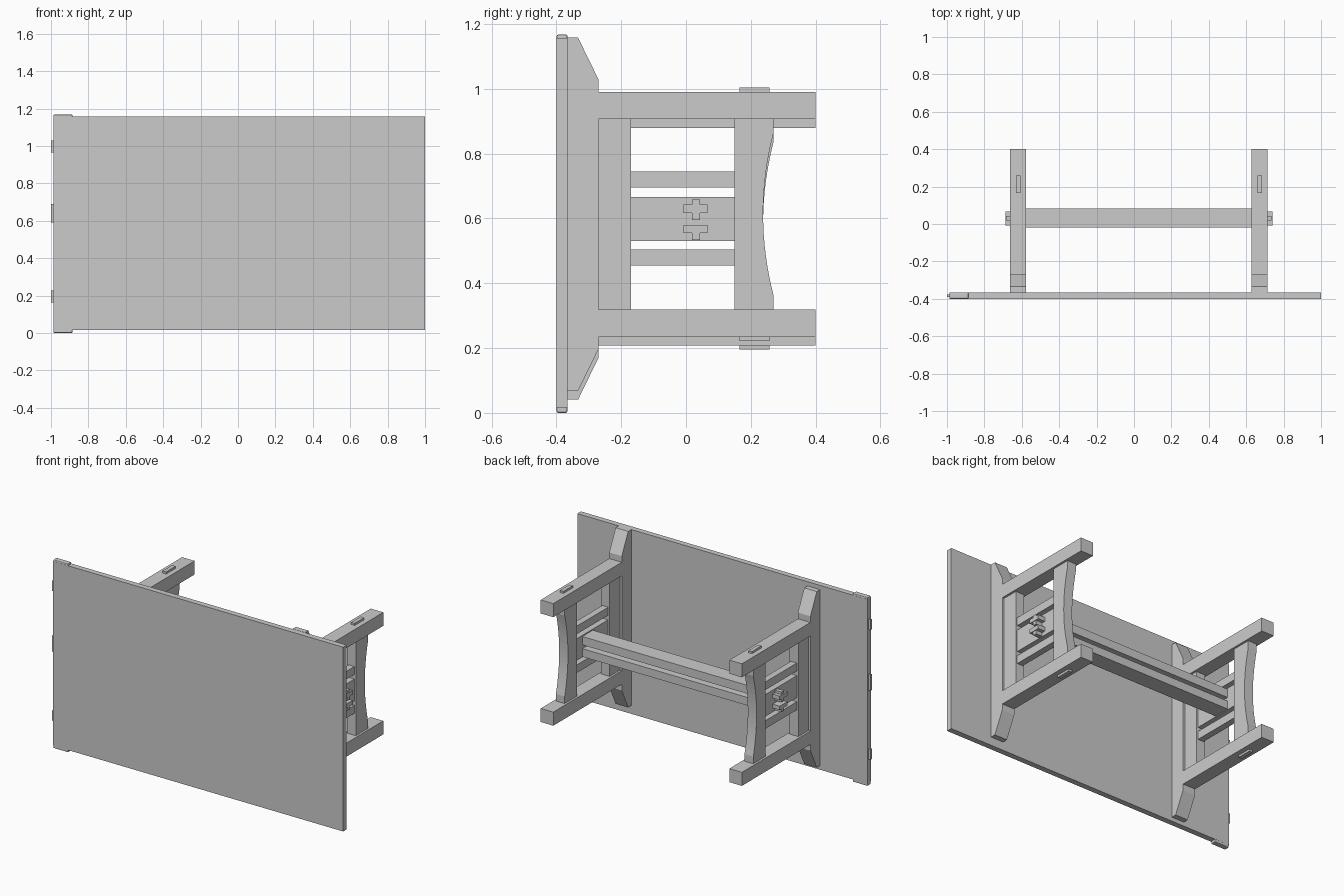
import bpy, bmesh, math

if "Cube" in bpy.data.objects:
    bpy.data.objects.remove(bpy.data.objects["Cube"])


def box(name, x, y, z, bevel=0.0):
    """Box from (min, max) pairs, optionally with bevelled edges."""
    bm = bmesh.new()
    bmesh.ops.create_cube(bm, size=1)
    for v in bm.verts:
        for i, (a, b) in enumerate((x, y, z)):
            v.co[i] = a if v.co[i] < 0 else b
    if bevel:
        bmesh.ops.bevel(bm, geom=bm.edges[:], offset=bevel, segments=2,
                        profile=0.5, affect='EDGES')
    return finish(name, bm)


def prism(name, profile, x0, x1):
    """Extrude a (y, z) profile along x."""
    bm = bmesh.new()
    face = bm.faces.new([bm.verts.new((x0, y, z)) for y, z in profile])
    ext = bmesh.ops.extrude_face_region(bm, geom=[face])
    for v in ext['geom']:
        if isinstance(v, bmesh.types.BMVert):
            v.co.x = x1
    return finish(name, bm)


def finish(name, bm):
    bmesh.ops.recalc_face_normals(bm, faces=bm.faces[:])
    me = bpy.data.meshes.new(name)
    bm.to_mesh(me)
    bm.free()
    ob = bpy.data.objects.new(name, me)
    bpy.context.collection.objects.link(ob)
    return ob


# Table top lying on its long edge, with one breadboard end and its tenons
box("table_top", (-0.987, 1.0), (-0.4, -0.365), (0.016, 1.157))
box("breadboard_end", (-0.987, -0.885), (-0.3995, -0.3655), (0.0, 1.168), 0.006)
for zc, h in ((0.195, 0.032), (0.64, 0.05), (0.998, 0.032)):
    box("end_tenon", (-1.0, -0.95), (-0.389, -0.376), (zc - h, zc + h))


def trestle(side, xc, zc, out):
    x0, x1 = xc - 0.043, xc + 0.043
    # U-shaped frame: batten with tapered ends and two legs
    half = [(-0.365, 0.545), (-0.333, 0.545), (-0.27, 0.416), (-0.27, 0.378),
            (0.4, 0.378), (0.4, 0.294), (-0.27, 0.294)]
    outline = [(y, zc + z) for y, z in half]
    outline += [(y, zc - z) for y, z in reversed(half)]
    prism(side + "_leg_frame", outline, x0, x1)

    # Inner rail and curved foot rail
    t = 0.03
    box(side + "_inner_rail", (xc - t, xc + t), (-0.272, -0.17),
        (zc - 0.296, zc + 0.296))
    curve = [(0.15, zc - 0.296), (0.15, zc + 0.296), (0.27, zc + 0.296)]
    n = 16
    for i in range(n + 1):
        u = 1 - 2 * i / n
        curve.append((0.238 + 0.032 * u * u, zc + 0.25 * u))
    curve.append((0.27, zc - 0.296))
    prism(side + "_curved_rail", curve, xc - t, xc + t)

    # Leg tenons poking through
    for s in (-1, 1):
        za, zb = sorted((zc + s * 0.37, zc + s * 0.391))
        box(side + "_leg_tenon", (xc - 0.012, xc + 0.012), (0.165, 0.258), (za, zb))

    # Slats, the wide one carrying the stretchers
    for za, zb in ((0.455, 0.505), (0.531, 0.667), (0.695, 0.745)):
        box(side + "_slat", (xc - 0.02, xc + 0.02), (-0.172, 0.152), (za, zb))

    # Stretcher tenons locked by cross wedges
    for za, zb, wc in ((0.595, 0.658, 0.63), (0.533, 0.58, 0.568)):
        xa, xb = sorted((xc, xc + out * 0.064))
        box(side + "_stretcher_tenon", (xa, xb), (0.018, 0.043), (za, zb))
        xa, xb = sorted((xc + out * 0.02, xc + out * 0.068))
        box(side + "_wedge", (xa, xb), (-0.008, 0.066), (wc - 0.0125, wc + 0.0125))


trestle("left", -0.62, 0.586, -1)
trestle("right", 0.672, 0.613, 1)

# Pair of long stretchers between the trestles
for name, za, zb in (("upper_stretcher", 0.608, 0.66), ("lower_stretcher", 0.535, 0.585)):
    box(name, (-0.602, 0.654), (-0.02, 0.083), (za, zb))
